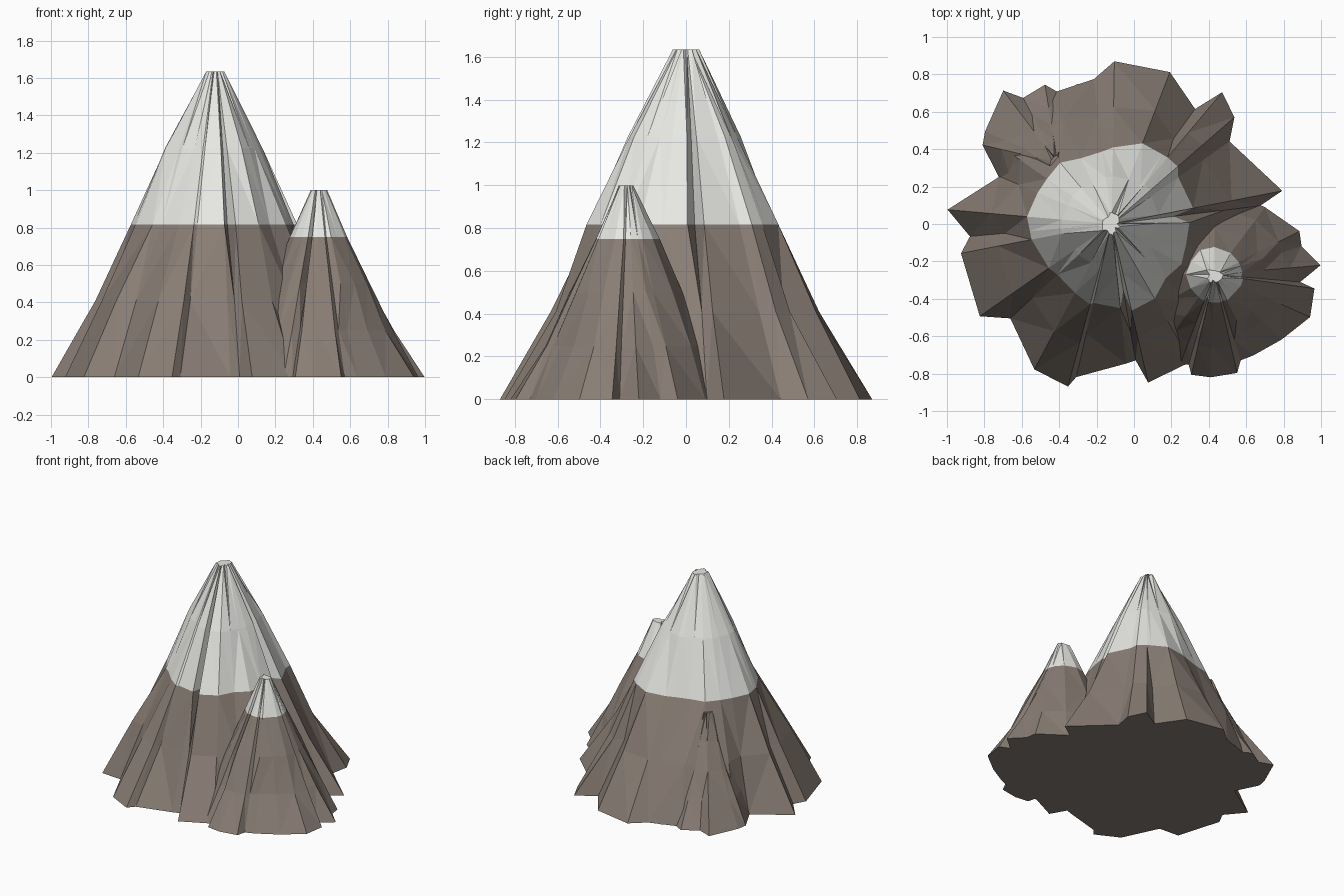
import bpy, bmesh, math, random

cube = bpy.data.objects.get("Cube")
if cube:
    bpy.data.objects.remove(cube)


def make_material(name, colour):
    mat = bpy.data.materials.new(name)
    mat.use_nodes = True
    mat.diffuse_color = (*colour, 1)
    mat.node_tree.nodes["Principled BSDF"].inputs["Base Color"].default_value = (*colour, 1)
    return mat


rock = make_material("brown rock", (0.25, 0.207, 0.177))
snow = make_material("white snow", (0.8, 0.8, 0.77))


def make_peak(name, centre, height, footprint, profile, snow_band, gullies, lobes, seed):
    """Stack jagged rings above a ragged footprint of (degrees, radius) pairs.

    The raggedness fades towards the summit, the upper rings bulge in three
    lobes, and bands from snow_band up are snow."""
    rng = random.Random(seed)
    mean = sum(radius for _, radius in footprint) / len(footprint)
    top = len(profile) - 1
    bm = bmesh.new()
    rings = []
    for level, ring_radius in enumerate(profile):
        fade = (1 - level / top) ** 2
        rough = 0.4 if level == top else 0.04
        ring = []
        for degrees, radius in footprint:
            turn, r = math.radians(degrees), radius
            if level:
                r = ring_radius * (1 + fade * (radius / mean - 1) + rng.uniform(-rough, rough))
            if 1 < level < top:
                r *= 1 + lobes * math.cos(3 * (turn - math.radians(50)))
                if degrees in gullies:
                    r *= 0.8
            ring.append(bm.verts.new((centre[0] + r * math.cos(turn),
                                      centre[1] + r * math.sin(turn),
                                      height * level / top)))
        rings.append(ring)

    # Sloping bands between neighbouring rings
    count = len(footprint)
    for band in range(top):
        low, high = rings[band], rings[band + 1]
        for i in range(count):
            j = (i + 1) % count
            face = bm.faces.new((low[i], low[j], high[j], high[i]))
            face.material_index = int(band >= snow_band)

    # Flat base and ragged summit
    bm.faces.new(rings[0][::-1])
    summit = bm.faces.new(rings[-1])
    summit.material_index = int(snow_band < top)
    bmesh.ops.triangulate(bm, faces=bm.faces[:])

    mesh = bpy.data.meshes.new(name)
    bm.to_mesh(mesh)
    bm.free()
    mesh.materials.append(rock)
    mesh.materials.append(snow)
    obj = bpy.data.objects.new(name, mesh)
    bpy.context.collection.objects.link(obj)
    return obj


# Tall central mountain, snow on its upper half
main_footprint = [
    (1, .80), (7, .80), (11, .93), (35, .77), (41, .87), (50, .92), (54, .76),
    (69, .87), (89, .87), (97, .78), (115, .77), (130, .80), (145, .74), (157, .65),
    (175, .88), (185, .76), (191, .82), (215, .86), (223, .74), (242, .88),
    (255, .90), (257, .84), (276, .75), (280, .74), (283, .87), (300, .85),
    (315, .72), (330, .85), (345, .78)]
make_peak("main_peak", (-.12, 0), 1.635, main_footprint,
          (.82, .61, .427, .255, .045), 2, {7, 280}, .06, 3)

# Smaller peak at the front left, snow on its top quarter
side_footprint = [
    (5, .57), (18, .49), (27, .51), (53, .45), (90, .48), (120, .50), (150, .46),
    (180, .52), (210, .46), (235, .50), (249, .52), (254, .50), (257, .55), (268, .55),
    (283, .54), (287, .48), (296, .48), (316, .50), (336, .56), (352, .54), (355, .46)]
make_peak("side_peak", (.43, -.27), 1.0, side_footprint,
          (.51, .375, .265, .15, .035), 3, {254}, 0, 5)

# Low bare spur at the back right, mostly sunk into the main slope
spur_footprint = [
    (30, .40), (63, .49), (76, .43), (88, .37), (99, .42), (118, .39), (127, .48),
    (157, .42), (167, .41), (197, .32), (235, .36), (270, .42), (310, .35), (350, .40)]
make_peak("rear_spur", (-.41, .33), .75, spur_footprint,
          (.41, .3, .2, .11, .03), 4, {88}, 0, 8)
